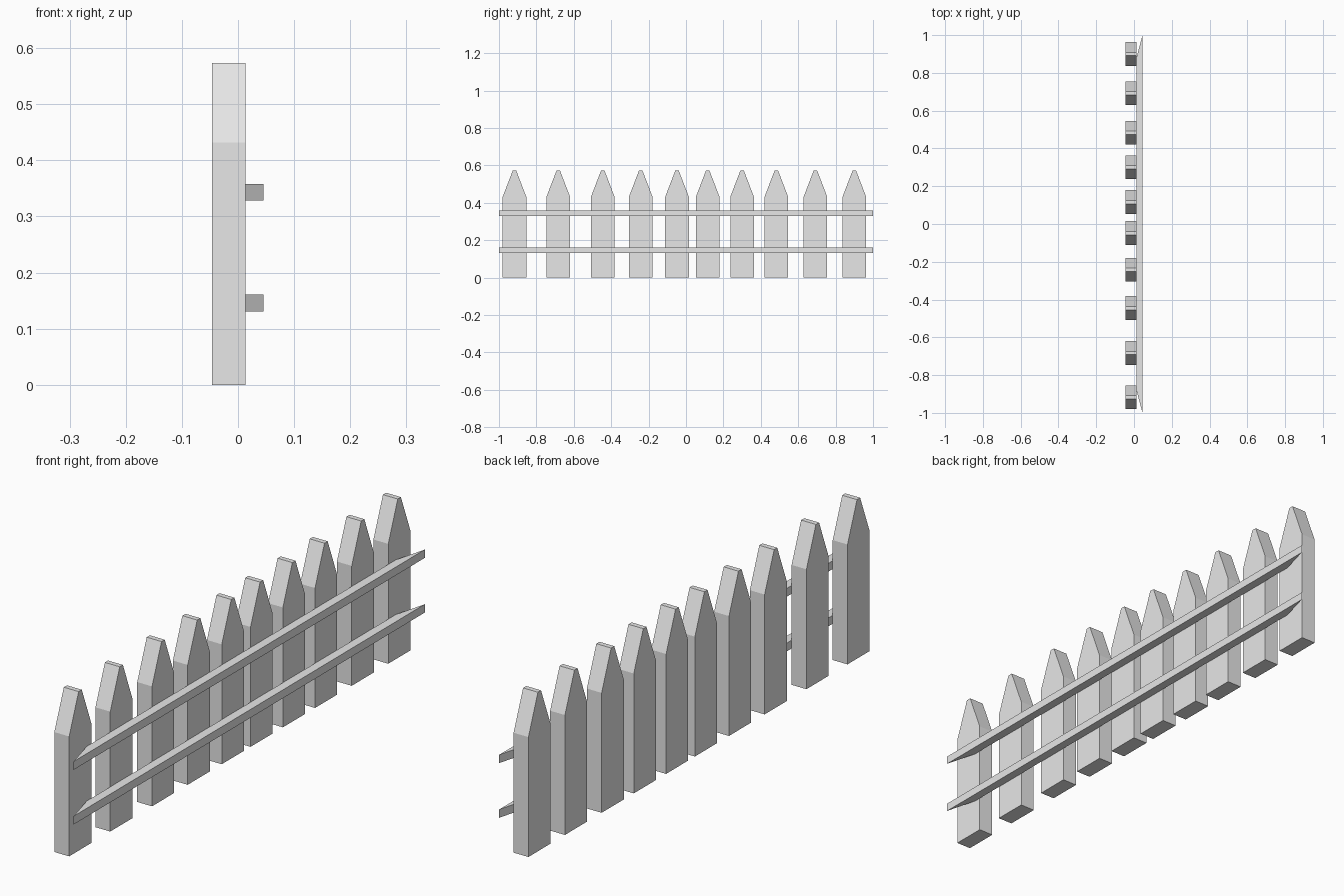
import bpy
import bmesh

cube = bpy.data.objects.get("Cube")
if cube:
    bpy.data.objects.remove(cube, do_unlink=True)

paint = bpy.data.materials.new("pale_grey")
paint.use_nodes = True
paint.diffuse_color = (0.8, 0.8, 0.8, 1)
paint.node_tree.nodes["Principled BSDF"].inputs["Base Color"].default_value = (0.8, 0.8, 0.8, 1)


def extrude_outline(name, outline, offset):
    """Build a solid from a flat outline pushed along an offset."""
    bm = bmesh.new()
    face = bm.faces.new([bm.verts.new(p) for p in outline])
    result = bmesh.ops.extrude_face_region(bm, geom=[face])
    moved = [g for g in result["geom"] if isinstance(g, bmesh.types.BMVert)]
    bmesh.ops.translate(bm, verts=moved, vec=offset)
    if not face.is_valid or len(bm.faces) < len(outline) + 2:
        bm.faces.new([v for v in bm.verts if v not in moved])
    bmesh.ops.recalc_face_normals(bm, faces=bm.faces)
    mesh = bpy.data.meshes.new(name)
    bm.to_mesh(mesh)
    bm.free()
    mesh.materials.append(paint)
    obj = bpy.data.objects.new(name, mesh)
    bpy.context.collection.objects.link(obj)
    return obj


# Pointed pickets, unevenly spaced along the fence
BACK, JOIN, FRONT = -0.046, 0.013, 0.045
half, tip, shoulder, top = 0.063, 0.009, 0.432, 0.573
profile = [(-half, 0), (half, 0), (half, shoulder), (tip, top), (-tip, top), (-half, shoulder)]
centres = [-0.917, -0.683, -0.445, -0.242, -0.048, 0.116, 0.30, 0.483, 0.692, 0.90]
for i, y in enumerate(centres):
    picket = extrude_outline(f"picket_{i + 1}", [(BACK, py, pz) for py, pz in profile], (JOIN - BACK, 0, 0))
    picket.location.y = y

# Two rails with long mitred ends, wider on the outer face
for name, z in (("lower_rail", 0.131), ("upper_rail", 0.328)):
    plan = [(JOIN, -0.88), (FRONT, -1), (FRONT, 1), (JOIN, 0.88)]
    extrude_outline(name, [(x, y, z) for x, y in plan], (0, 0, 0.03))
